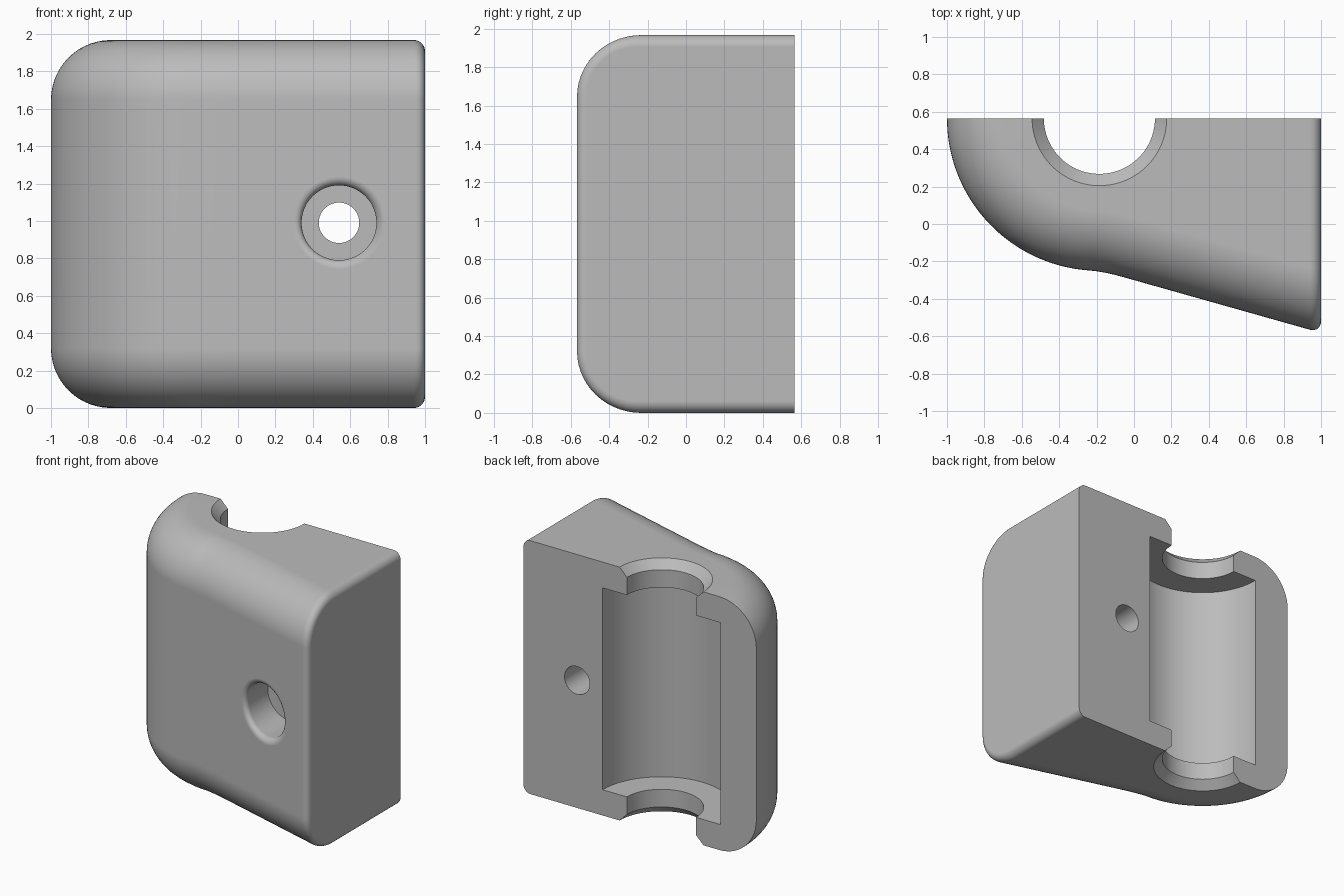
import bpy, bmesh
from math import sin, cos, pi, radians, sqrt

cube = bpy.data.objects.get("Cube")
if cube:
    bpy.data.objects.remove(cube, do_unlink=True)

HEIGHT, BACK = 1.967, 0.565
AXIS_X, OUTER_R = -0.185, 0.815      # bore axis and rounded shell radius
ROUND, EDGE = 0.32, 0.06             # large front rounding, small end rounding
SLOPE = -0.282
STRETCH = sqrt(1 + SLOPE * SLOPE)    # normal depth to depth along y


def front_y(x):
    return -0.3 + SLOPE * x


def make_object(name, bm):
    bmesh.ops.remove_doubles(bm, verts=bm.verts, dist=0.0001)
    bmesh.ops.recalc_face_normals(bm, faces=bm.faces)
    mesh = bpy.data.meshes.new(name)
    bm.to_mesh(mesh)
    bm.free()
    obj = bpy.data.objects.new(name, mesh)
    bpy.context.collection.objects.link(obj)
    return obj


def section(inset, steps=14):
    """Rounded front edge as (depth, z), from the bottom to the top."""
    r = ROUND - inset
    low = [(ROUND - r * sin(a), ROUND - r * cos(a))
           for a in (pi / 2 * i / steps for i in range(steps + 1))]
    return low + [(d, HEIGHT - z) for d, z in reversed(low)]


def build_body():
    # Each station: hub point, front point, depth direction, inset
    stations = []
    for i in range(41):
        a = radians(180 + 85 * i / 40)
        stations.append(((AXIS_X, BACK),
                         (AXIS_X + OUTER_R * cos(a), BACK + OUTER_R * sin(a)),
                         (-cos(a), -sin(a)), 0))
    for x, y in ((-0.2, -0.2525), (-0.15, -0.261), (-0.1, -0.2725)):
        stations.append(((max(x, AXIS_X), BACK), (x, y), (0, 1.02), 0))
    for x in (-0.05, 0.3, 0.65):
        stations.append(((x, BACK), (x, front_y(x)), (0, STRETCH), 0))
    for i in range(11):
        a = pi / 2 * i / 10
        x = 1 - EDGE + EDGE * sin(a)
        stations.append(((x, BACK), (x, front_y(x)), (0, STRETCH),
                         EDGE * (1 - cos(a))))

    bm = bmesh.new()
    rows = []
    for hub, p, n, inset in stations:
        pts = [(p[0] + n[0] * d, p[1] + n[1] * d, z) for d, z in section(inset)]
        pts = [(*hub, inset)] + pts + [(*hub, HEIGHT - inset)]
        rows.append([bm.verts.new(c) for c in pts])
    for a, b in zip(rows, rows[1:]):
        for j in range(len(a) - 1):
            bm.faces.new((a[j], a[j + 1], b[j + 1], b[j]))
    # Flat mating face at the back and flat end face
    for a, b in zip(rows, rows[1:]):
        if (a[0].co - b[0].co).length > 0.0001:
            bm.faces.new((a[0], b[0], b[-1], a[-1]))
    bm.faces.new(rows[0])
    bm.faces.new(rows[-1])
    return make_object("clamp_half", bm)


def lathe(name, profile, place, sides=96):
    """Closed turned solid; place maps (u, v, h) to a position."""
    bm = bmesh.new()
    rings = [[bm.verts.new(place(r * cos(2 * pi * i / sides),
                                 r * sin(2 * pi * i / sides), h))
              for i in range(sides)] for r, h in profile]
    for a, b in zip(rings, rings[1:]):
        for i in range(sides):
            j = (i + 1) % sides
            bm.faces.new((a[i], a[j], b[j], b[i]))
    bm.faces.new(rings[0])
    bm.faces.new(rings[-1])
    return make_object(name, bm)


def cut(target, cutter):
    mod = target.modifiers.new("cut", 'BOOLEAN')
    mod.operation, mod.solver, mod.object = 'DIFFERENCE', 'EXACT', cutter
    cutter.hide_render = True
    bpy.context.view_layer.objects.active = target
    bpy.ops.object.modifier_apply(modifier=mod.name)
    bpy.data.objects.remove(cutter, do_unlink=True)


body = build_body()

# Vertical bore with chamfered mouths and a wider inner chamber
BORE, CHAMBER, LEDGE, CHAMFER = 0.297, 0.505, 0.2, 0.063
lower = [(BORE + 2 * CHAMFER, -CHAMFER), (BORE, CHAMFER),
         (BORE, LEDGE), (CHAMBER, LEDGE)]
bore_profile = lower + [(r, HEIGHT - h) for r, h in reversed(lower)]
cut(body, lathe("bore_cutter", bore_profile,
                lambda u, v, h: (AXIS_X + u, BACK + v, h), 128))

# Bolt hole
BOLT_X, BOLT_Z = 0.54, 0.99
cut(body, lathe("bolt_cutter", [(0.108, -1), (0.108, 1)],
                lambda u, v, h: (BOLT_X + u, h, BOLT_Z + v), 64))

# Counterbore with a rounded lip that follows the sloping front
LIP, HEAD_R, FLOOR_Y = 0.045, 0.2, -0.12
lip = [(HEAD_R + LIP * (1 - sin(a)), LIP * (1 - cos(a)))
       for a in (pi / 2 * i / 8 for i in range(9))]
head_profile = [(HEAD_R + LIP, -0.1)] + lip + [(HEAD_R, 0.2), (HEAD_R, 1)]


def place_head(u, v, h):
    y = FLOOR_Y if h == 1 else front_y(BOLT_X + u) + h
    return (BOLT_X + u, y, BOLT_Z + v)


cut(body, lathe("head_cutter", head_profile, place_head, 64))

# Single grey material
grey = bpy.data.materials.new("plain_grey")
grey.use_nodes = True
colour = (0.5, 0.5, 0.5, 1)
grey.diffuse_color = colour
grey.node_tree.nodes["Principled BSDF"].inputs["Base Color"].default_value = colour
body.data.materials.clear()
body.data.materials.append(grey)

# Smooth curves, crisp edges
bpy.ops.object.select_all(action='DESELECT')
body.select_set(True)
bpy.context.view_layer.objects.active = body
bpy.ops.object.shade_smooth_by_angle(angle=radians(25))
weighted = body.modifiers.new("even_shading", 'WEIGHTED_NORMAL')
weighted.keep_sharp = True
